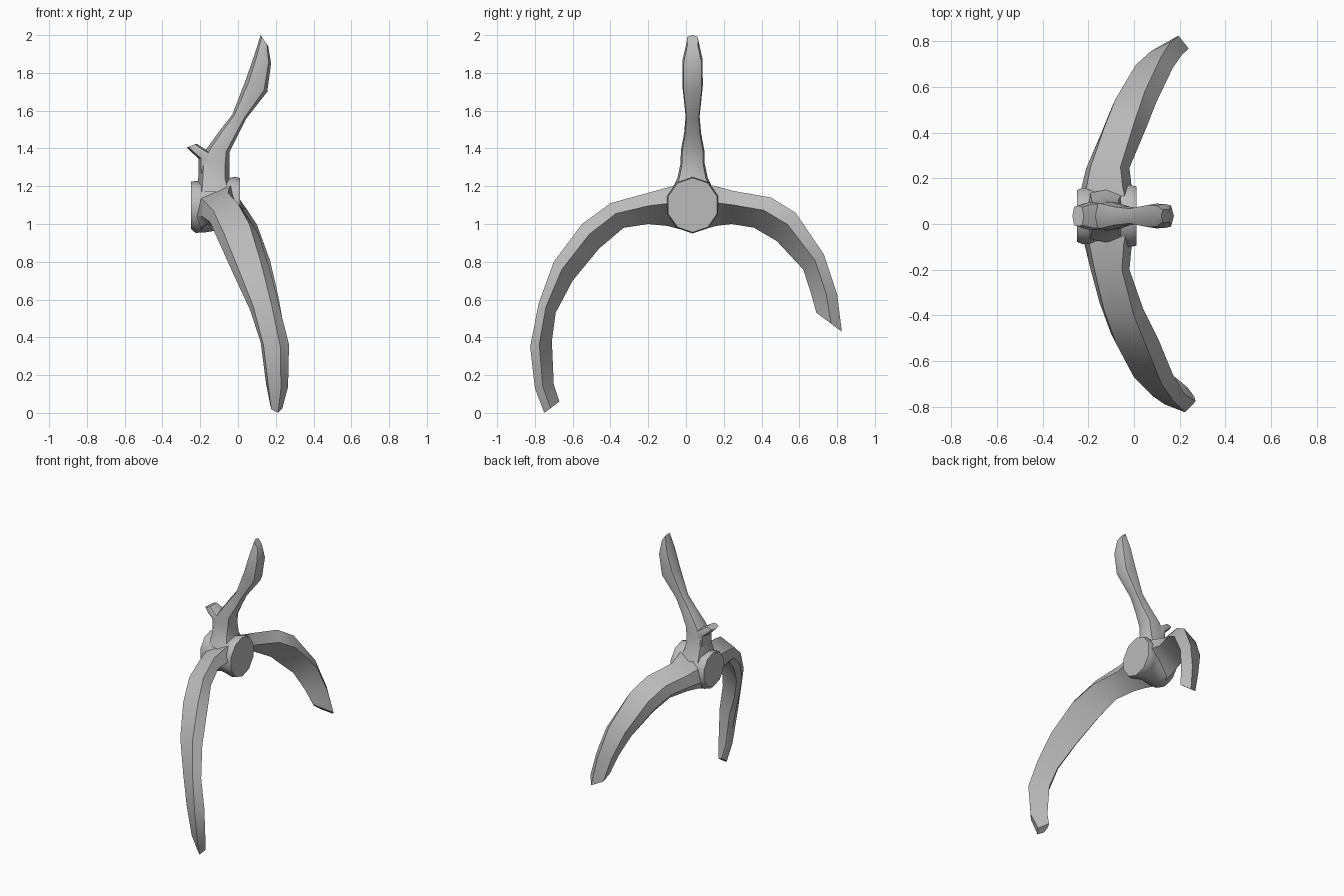
import bpy, bmesh, math
from mathutils import Vector

bone = bpy.data.materials.new("bone grey")
bone.diffuse_color = (0.5, 0.5, 0.5, 1)
CY = 0.035  # centre line of the vertebra


def loft(name, rings, angle=35):
    """Skin a list of equal-length point rings and cap both ends."""
    bm = bmesh.new()
    vs = [[bm.verts.new(p) for p in r] for r in rings]
    n = len(rings[0])
    for a, b in zip(vs, vs[1:]):
        for i in range(n):
            j = (i + 1) % n
            bm.faces.new((a[i], a[j], b[j], b[i]))
    bm.faces.new(vs[0])
    bm.faces.new(vs[-1])
    bmesh.ops.recalc_face_normals(bm, faces=bm.faces)
    me = bpy.data.meshes.new(name)
    bm.to_mesh(me)
    bm.free()
    me.materials.append(bone)
    ob = bpy.data.objects.new(name, me)
    bpy.context.collection.objects.link(ob)
    bpy.ops.object.select_all(action='DESELECT')
    ob.select_set(True)
    bpy.context.view_layer.objects.active = ob
    bpy.ops.object.shade_smooth_by_angle(angle=math.radians(angle))
    return ob


# Vertebra body: spool along x  (x, centre z, radius)
body = [(-0.25, 1.10, 0.125), (-0.225, 1.09, 0.137), (-0.17, 1.09, 0.134),
        (-0.10, 1.10, 0.132), (-0.05, 1.10, 0.142), (-0.02, 1.10, 0.15), (0.01, 1.10, 0.144)]
loft("vertebra_body", [[(x, CY + 0.95 * r * math.sin(a), z + r * math.cos(a))
     for a in [math.tau * i / 10 for i in range(10)]] for x, z, r in body], 45)


# Spine parts: sections between a left and a right point in xz, with half width in y
def upright(name, stations):
    rings = []
    for xl, zl, xr, zr, hw in stations:
        l, r = Vector((xl, CY, zl)), Vector((xr, CY, zr))
        c, h = (l + r) / 2, (r - l) / 2
        ring = []
        for i in range(8):
            a = math.tau * i / 8
            k = min(1, abs(math.sin(a)) * 1.25)
            ring.append(c + h * math.cos(a) + Vector((0, math.copysign(k * hw, math.sin(a)), 0)))
        rings.append(ring)
    return loft(name, rings, 45)


upright("spinous_process", [
    (-0.22, 1.17, -0.02, 1.17, 0.115), (-0.21, 1.25, -0.045, 1.24, 0.08),
    (-0.205, 1.33, -0.045, 1.31, 0.064), (-0.165, 1.40, -0.045, 1.38, 0.062),
    (-0.10, 1.49, 0.0, 1.47, 0.045), (-0.03, 1.58, 0.045, 1.56, 0.037),
    (0.04, 1.76, 0.155, 1.70, 0.054), (0.085, 1.89, 0.175, 1.85, 0.053),
    (0.12, 2.0, 0.16, 1.94, 0.03)])
upright("rear_prong", [
    (-0.21, 1.27, -0.10, 1.27, 0.06), (-0.208, 1.345, -0.13, 1.37, 0.06),
    (-0.235, 1.37, -0.165, 1.39, 0.06), (-0.27, 1.405, -0.22, 1.425, 0.045)])


# Ribs: (outer y, outer z, inner y, inner z, back x, front x)
def rib(name, stations):
    rings = []
    for i, (oy, oz, iy, iz, xb, xf) in enumerate(stations):
        def p(x, t):
            return (x, oy + (iy - oy) * t, oz + (iz - oz) * t)
        w = xf - xb
        k = 0.15 + 0.2 * i / (len(stations) - 1)
        rings.append([p(xf - k * w, 0), p(xf, 0.42), p(xb + 0.15 * w, 1),
                      p(xb, 0.75), p(xb + 0.1 * w, 0.3)])
    return loft(name, rings, 42)


rib("left_rib", [
    (-0.03, 1.21, -0.02, 0.97, -0.23, 0.0), (-0.09, 1.195, -0.10, 0.99, -0.215, -0.01),
    (-0.20, 1.165, -0.20, 1.0, -0.19, -0.02), (-0.40, 1.11, -0.33, 0.98, -0.15, 0.04),
    (-0.55, 1.0, -0.46, 0.87, -0.10, 0.11), (-0.70, 0.8, -0.60, 0.70, -0.02, 0.17),
    (-0.78, 0.58, -0.69, 0.53, 0.065, 0.22), (-0.825, 0.35, -0.71, 0.38, 0.12, 0.27),
    (-0.80, 0.13, -0.70, 0.15, 0.15, 0.265), (-0.75, 0.0, -0.67, 0.06, 0.17, 0.235)])
rib("right_rib", [
    (0.10, 1.21, 0.09, 0.97, -0.24, 0.0), (0.16, 1.20, 0.16, 0.99, -0.23, -0.01),
    (0.25, 1.175, 0.24, 1.0, -0.21, -0.02), (0.45, 1.14, 0.36, 0.98, -0.15, 0.05),
    (0.58, 1.06, 0.48, 0.91, -0.10, 0.10), (0.73, 0.84, 0.62, 0.76, -0.01, 0.17),
    (0.80, 0.63, 0.66, 0.64, 0.06, 0.21), (0.825, 0.43, 0.69, 0.53, 0.11, 0.24)])
